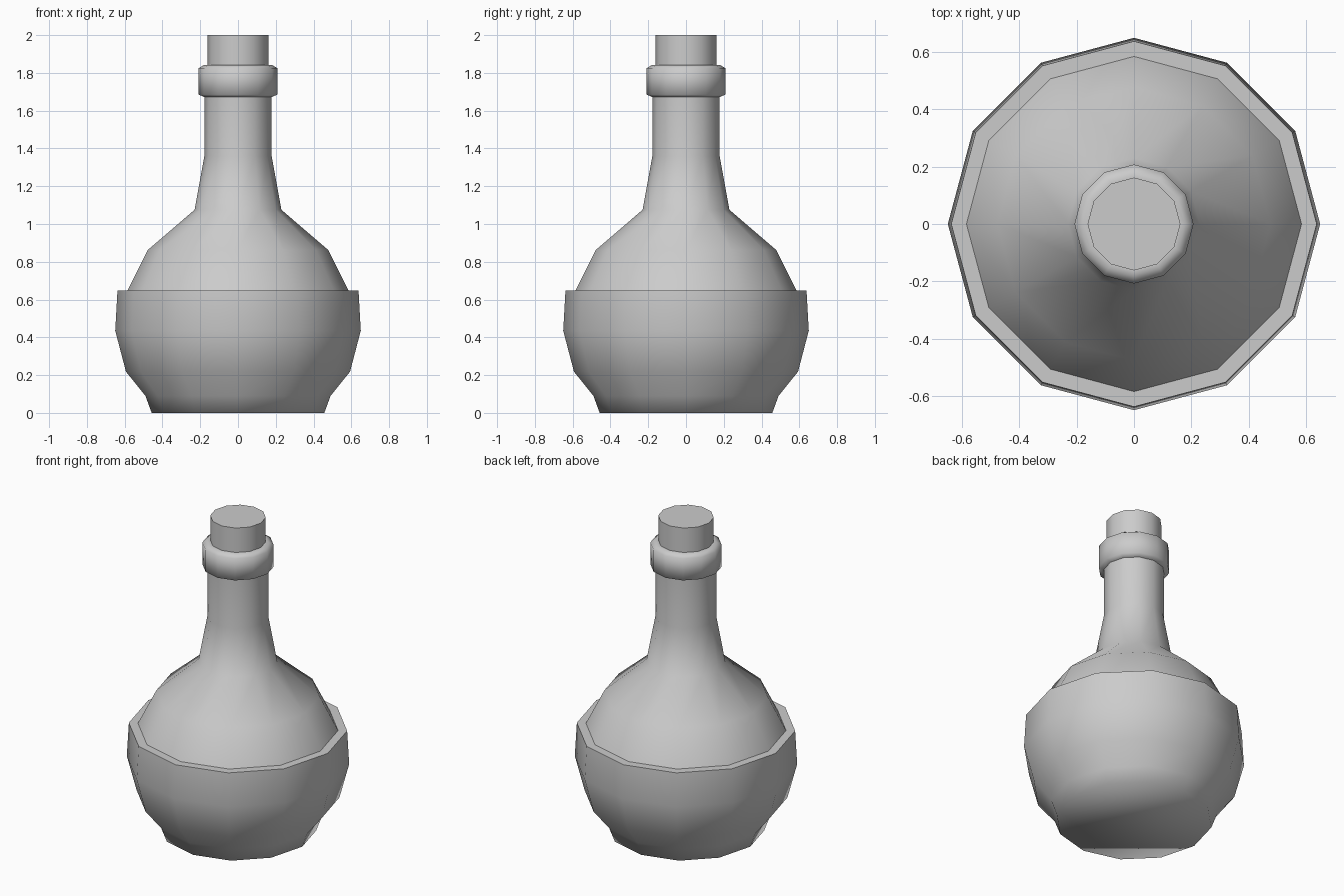
import bpy, bmesh
from math import cos, sin, tau

if "Cube" in bpy.data.objects:
    bpy.data.objects.remove(bpy.data.objects["Cube"])

SIDES = 12


def lathe(name, profile, sharp=(), cap_bottom=False, cap_top=False):
    """Spin (radius, z) points around z; rings listed in sharp stay hard-edged."""
    bm = bmesh.new()
    rings = [[bm.verts.new((r * cos(tau * i / SIDES), r * sin(tau * i / SIDES), z))
              for i in range(SIDES)] for r, z in profile]
    for low, high in zip(rings, rings[1:]):
        for i in range(SIDES):
            j = (i + 1) % SIDES
            bm.faces.new((low[i], low[j], high[j], high[i]))
    if cap_bottom:
        bm.faces.new(rings[0][::-1])
    if cap_top:
        bm.faces.new(rings[-1])
    for face in bm.faces:
        face.smooth = True
    for k in sharp:
        for i in range(SIDES):
            edge = bm.edges.get((rings[k][i], rings[k][(i + 1) % SIDES]))
            edge.smooth = False
    mesh = bpy.data.meshes.new(name)
    bm.to_mesh(mesh)
    bm.free()
    obj = bpy.data.objects.new(name, mesh)
    bpy.context.collection.objects.link(obj)
    return obj


# Round lower body with a flat step, then the shoulder and neck
lathe("bottle_body", [
    (0.457, 0.0), (0.49, 0.09), (0.593, 0.218), (0.65, 0.435), (0.638, 0.648),
    (0.585, 0.648), (0.477, 0.863), (0.23, 1.075), (0.178, 1.36), (0.178, 1.675),
], sharp=(4, 5), cap_bottom=True)

# Rounded collar at the mouth
lathe("neck_ring", [
    (0.178, 1.672), (0.208, 1.685), (0.208, 1.825), (0.178, 1.843), (0.162, 1.843),
])

# Stopper
lathe("cork", [(0.162, 1.843), (0.162, 2.0)], sharp=(1,), cap_top=True)
